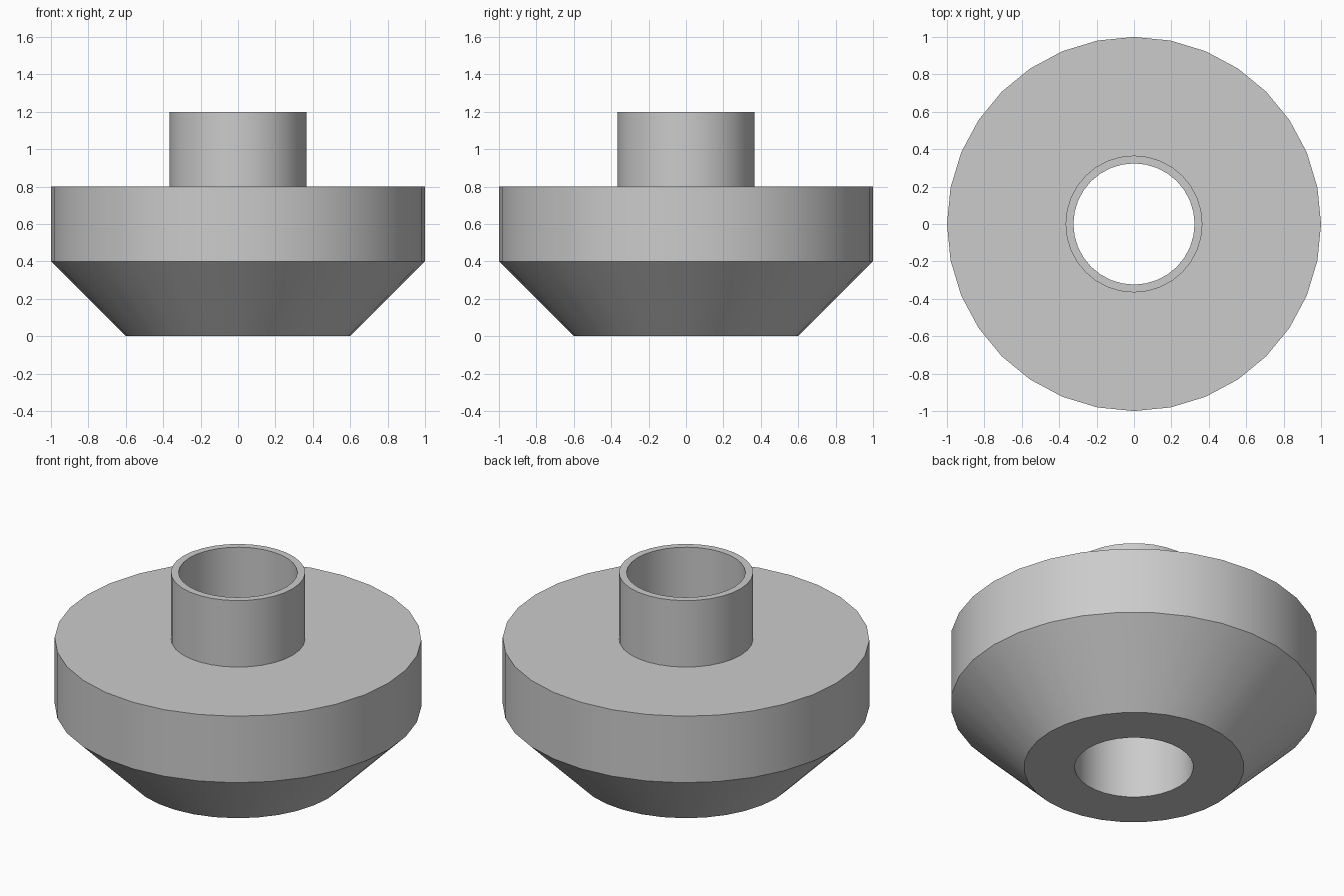
import bpy
import bmesh
import math

SEGMENTS = 32

cube = bpy.data.objects.get("Cube")
if cube:
    bpy.data.objects.remove(cube, do_unlink=True)

# Plain grey for the whole part
grey = bpy.data.materials.new("light_grey")
grey.use_nodes = True
colour = (0.6, 0.6, 0.6, 1)
grey.diffuse_color = colour
grey.node_tree.nodes["Principled BSDF"].inputs["Base Color"].default_value = colour


def lathe(name, profile):
    """Turn a closed (radius, height) profile around the z axis."""
    bm = bmesh.new()
    rings = []
    for i in range(SEGMENTS):
        a = math.tau * i / SEGMENTS
        rings.append([bm.verts.new((r * math.cos(a), r * math.sin(a), z)) for r, z in profile])
    n = len(profile)
    for i, ring in enumerate(rings):
        following = rings[(i + 1) % SEGMENTS]
        for j in range(n):
            k = (j + 1) % n
            bm.faces.new((ring[j], following[j], following[k], ring[k]))
    bmesh.ops.recalc_face_normals(bm, faces=bm.faces)
    mesh = bpy.data.meshes.new(name)
    bm.to_mesh(mesh)
    bm.free()
    mesh.materials.append(grey)
    obj = bpy.data.objects.new(name, mesh)
    bpy.context.collection.objects.link(obj)
    bpy.ops.object.select_all(action="DESELECT")
    obj.select_set(True)
    bpy.context.view_layer.objects.active = obj
    bpy.ops.object.shade_smooth_by_angle(angle=math.radians(30))
    return obj


# Tapered base, straight rim, raised collar and through bore in one turned body
bore, collar, rim, foot = 0.324, 0.366, 1.0, 0.6
lathe("flanged_bushing", [
    (bore, 0), (foot, 0), (rim, 0.4), (rim, 0.8),
    (collar, 0.8), (collar, 1.2), (bore, 1.2),
])
